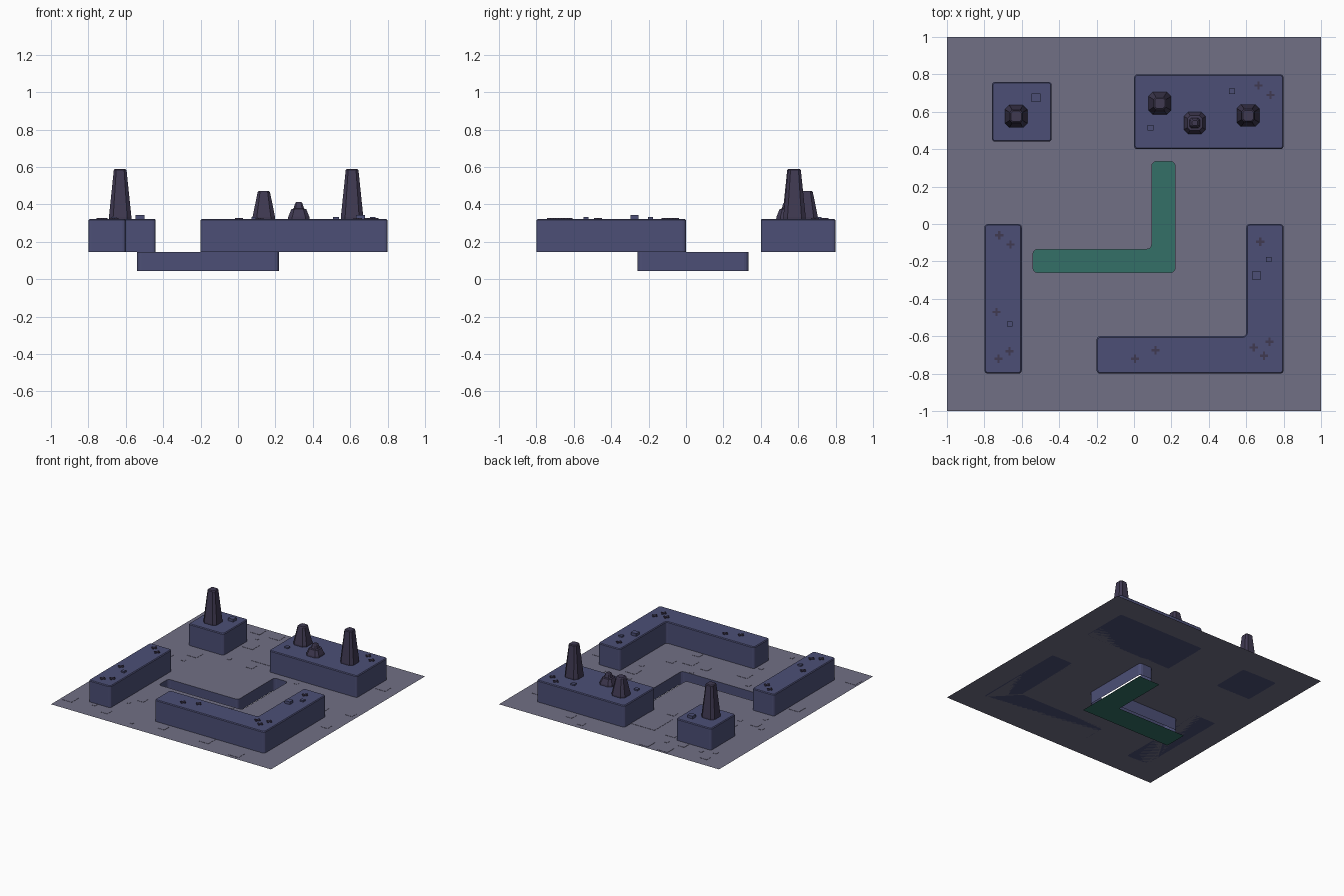
import bpy, bmesh, random
from mathutils import Vector

cube = bpy.data.objects.get("Cube")
if cube:
    bpy.data.objects.remove(cube)

GROUND, ROOF = 0.145, 0.322


def material(name, rgb):
    m = bpy.data.materials.new(name)
    m.use_nodes = True
    m.diffuse_color = (*rgb, 1)
    bsdf = m.node_tree.nodes["Principled BSDF"]
    bsdf.inputs["Base Color"].default_value = (*rgb, 1)
    bsdf.inputs["Roughness"].default_value = 0.9
    return m


STONE = material("slate blue stone", (0.072, 0.078, 0.18))
FLOOR = material("grey floor", (0.165, 0.16, 0.235))
WATER = material("teal water", (0.034, 0.16, 0.135))
DARK = material("dark purple rock", (0.05, 0.041, 0.083))


def finish(bm, name, mat):
    mesh = bpy.data.meshes.new(name)
    bm.to_mesh(mesh)
    bm.free()
    mesh.materials.append(mat)
    obj = bpy.data.objects.new(name, mesh)
    bpy.context.collection.objects.link(obj)
    return obj


def rect(x0, y0, x1, y1):
    return [(x0, y0), (x1, y0), (x1, y1), (x0, y1)]


def outline(bm, points, z, radius):
    """Flat upward face with rounded corners."""
    face = bm.faces.new([bm.verts.new((x, y, z)) for x, y in points])
    if radius:
        bmesh.ops.bevel(bm, geom=list(bm.verts), offset=radius, segments=3,
                        profile=0.5, affect='VERTICES')
    bm.faces.ensure_lookup_table()
    face = bm.faces[0]
    face.normal_update()
    if face.normal.z < 0:
        face.normal_flip()
    return face


def block(name, points):
    """Raised wall block with rounded corners and a chamfered rim."""
    bm = bmesh.new()
    face = outline(bm, points, GROUND, 0.018)
    geom = bmesh.ops.extrude_face_region(bm, geom=[face])["geom"]
    top = [v for v in geom if isinstance(v, bmesh.types.BMVert)]
    bmesh.ops.translate(bm, verts=top, vec=(0, 0, ROOF - GROUND))
    rim = [e for e in bm.edges if all(v.co.z > ROOF - 0.001 for v in e.verts)]
    bmesh.ops.bevel(bm, geom=rim, offset=0.006, segments=1, affect='EDGES')
    bmesh.ops.recalc_face_normals(bm, faces=bm.faces)
    return finish(bm, name, STONE)


def boxes(name, mat, specs):
    """Several boxes (x, y, z, sx, sy, sz) in one mesh, standing on z."""
    bm = bmesh.new()
    for x, y, z, sx, sy, sz in specs:
        vs = bmesh.ops.create_cube(bm, size=1)["verts"]
        for v in vs:
            v.co = Vector((x + v.co.x * sx, y + v.co.y * sy, z + (v.co.z + 0.5) * sz))
    return finish(bm, name, mat)


def spire(name, x, y, tiers):
    """Stack of square rings (half width, height) with cut corners."""
    bm = bmesh.new()
    rings = []
    for half, z in tiers:
        c = half * 0.62
        ring = [(half, -c), (half, c), (c, half), (-c, half),
                (-half, c), (-half, -c), (-c, -half), (c, -half)]
        rings.append([bm.verts.new((x + a, y + b, z)) for a, b in ring])
    for low, high in zip(rings, rings[1:]):
        for i in range(8):
            j = (i + 1) % 8
            bm.faces.new((low[i], low[j], high[j], high[i]))
    bm.faces.new(rings[-1])
    return finish(bm, name, DARK)


# Raised blocks
block("back_right_block", rect(-0.76, 0.44, -0.44, 0.76))
block("back_left_block", rect(0, 0.4, 0.8, 0.8))
block("side_block", rect(-0.8, -0.8, -0.6, 0))
block("corner_block", [(-0.2, -0.8), (0.8, -0.8), (0.8, 0), (0.6, 0), (0.6, -0.6), (-0.2, -0.6)])


# Channel: hole in the floor, hanging walls and water below
def channel(e=0.0):
    return [(-0.54 - e, -0.26 - e), (0.22 + e, -0.26 - e), (0.22 + e, 0.335 + e),
            (0.095 - e, 0.335 + e), (0.095 - e, -0.135 + e), (-0.54 - e, -0.135 + e)]


bm = bmesh.new()
face = outline(bm, channel(), GROUND, 0.025)
bmesh.ops.delete(bm, geom=[face], context='FACES_ONLY')
border = [bm.verts.new((x, y, GROUND)) for x, y in rect(-1, -1, 1, 1)]
for i in range(4):
    bm.edges.new((border[i], border[i - 1]))
bmesh.ops.triangle_fill(bm, edges=list(bm.edges), use_beauty=True, normal=(0, 0, 1))
for f in bm.faces:
    f.normal_update()
    if f.normal.z < 0:
        f.normal_flip()
finish(bm, "floor", FLOOR)

bm = bmesh.new()
face = outline(bm, channel(), GROUND, 0.025)
edges = list(face.edges)
bmesh.ops.delete(bm, geom=[face], context='FACES_ONLY')
geom = bmesh.ops.extrude_edge_only(bm, edges=edges)["geom"]
bmesh.ops.translate(bm, verts=[v for v in geom if isinstance(v, bmesh.types.BMVert)], vec=(0, 0, -0.1))
bmesh.ops.recalc_face_normals(bm, faces=bm.faces)
finish(bm, "channel_walls", STONE)

bm = bmesh.new()
outline(bm, channel(0.035), 0, 0)
finish(bm, "channel_water", WATER)

# Rock spires
for name, x, y, half, tip, top in (("right_spire", -0.63, 0.575, 0.06, 0.034, 0.59),
                                   ("left_spire", 0.61, 0.58, 0.06, 0.034, 0.59),
                                   ("middle_spire", 0.138, 0.645, 0.06, 0.033, 0.472)):
    spire(name, x, y, [(half, ROOF), (half, ROOF + 0.012), (tip, top - 0.006), (tip - 0.006, top)])
spire("low_spire", 0.325, 0.54, [(0.058, ROOF), (0.056, 0.335), (0.04, 0.375),
                                 (0.028, 0.378), (0.02, 0.405), (0.014, 0.412)])

# Small stones and cross marks on the block tops
boxes("top_stones", STONE, [(x, y, ROOF, s, s * 0.9, h) for x, y, s, h in (
    (-0.525, 0.675, 0.048, 0.022), (0.655, -0.275, 0.048, 0.022),
    (0.525, 0.71, 0.032, 0.012), (0.088, 0.515, 0.032, 0.012),
    (0.72, -0.19, 0.03, 0.012), (-0.665, -0.535, 0.03, 0.012))])
crosses = [(-0.72, -0.06), (-0.66, -0.11), (-0.735, -0.47), (-0.665, -0.68), (-0.725, -0.72),
           (0.675, -0.095), (0.64, -0.66), (0.725, -0.63), (0.695, -0.705), (0.005, -0.72),
           (0.115, -0.675), (0.665, 0.74), (0.73, 0.69)]
boxes("top_crosses", DARK, [(x, y, ROOF, w, d, 0.006) for x, y in crosses
                            for w, d in ((0.044, 0.012), (0.012, 0.044))])

# Very thin paving slabs scattered over the open floor
random.seed(4)
keep_out = [(-0.76, 0.44, -0.44, 0.76), (0, 0.4, 0.8, 0.8), (-0.8, -0.8, -0.6, 0),
            (-0.2, -0.8, 0.8, -0.6), (0.6, -0.6, 0.8, 0), (-0.54, -0.26, 0.22, 0.34)]
slabs = [(-0.1, 0.6, 0.115, 0.115)]
for _ in range(400):
    half = random.choice((0.015, 0.03, 0.045))
    x, y = random.uniform(-0.94, 0.94), random.uniform(-0.94, 0.94)
    free = all(x + half < a or x - half > c or y + half < b or y - half > d
               for a, b, c, d in keep_out)
    apart = all(max(abs(x - p) - w, abs(y - q) - w) > half + 0.03 for p, q, w, _ in slabs)
    if free and apart and len(slabs) < 45:
        slabs.append((x, y, half, half))
boxes("paving_slabs", FLOOR, [(x, y, GROUND, 2 * w, 2 * d, 0.002) for x, y, w, d in slabs])
